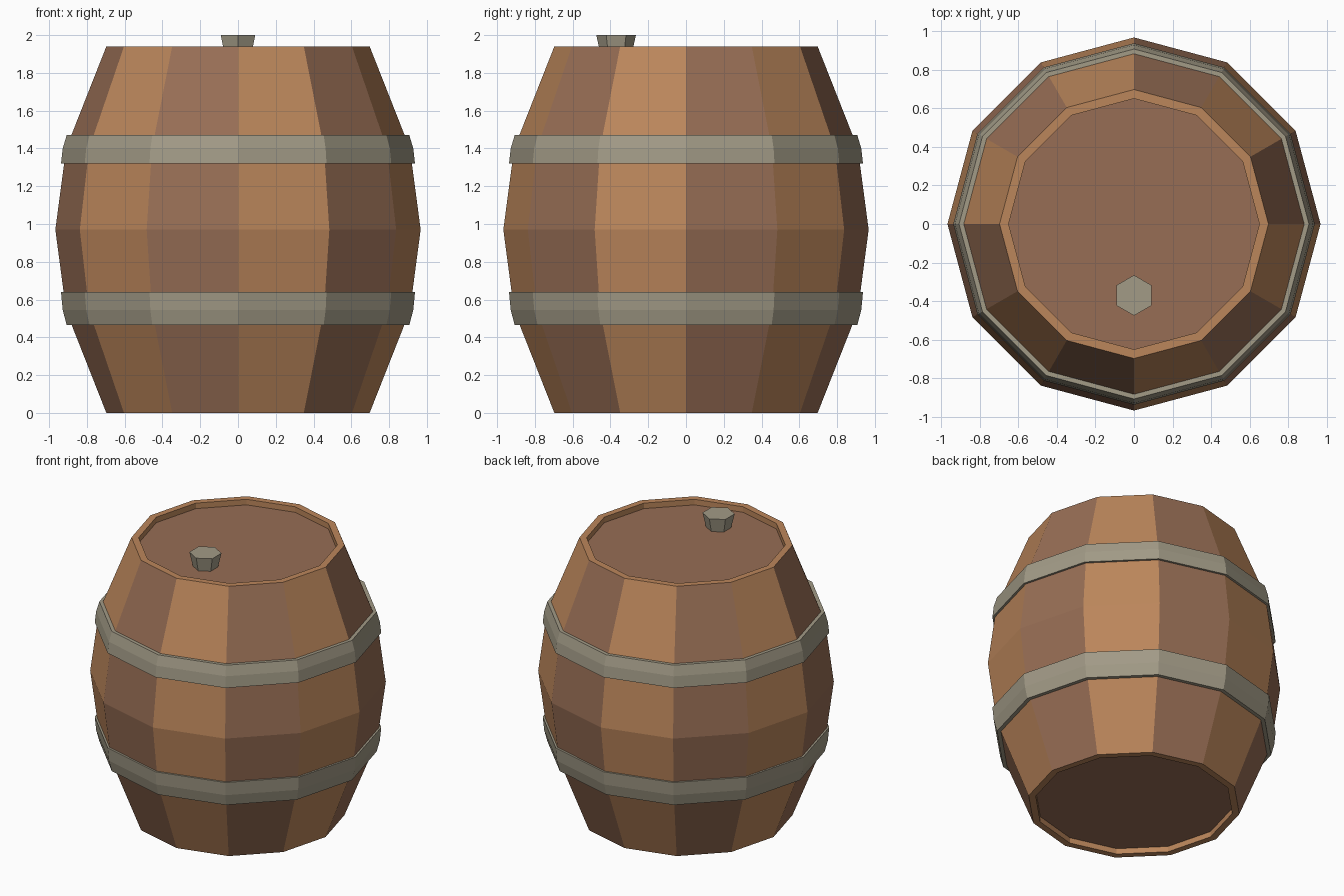
import bpy, bmesh
from math import sin, cos, pi

if "Cube" in bpy.data.objects:
    bpy.data.objects.remove(bpy.data.objects["Cube"])


def material(name, r, g, b):
    m = bpy.data.materials.new(name)
    m.diffuse_color = (r, g, b, 1)
    m.use_nodes = True
    m.node_tree.nodes["Principled BSDF"].inputs["Base Color"].default_value = m.diffuse_color
    return m


LIGHT = material("light_wood", 0.50, 0.24, 0.105)
DARK = material("dark_wood", 0.31, 0.155, 0.09)
METAL = material("metal", 0.36, 0.325, 0.24)


def lathe(name, profile, sides, mats, pick=lambda seg, side: 0,
          centre=(0, 0), turn=0.0, closed=False):
    """Revolve (radius, z) points with flat sides; cap the ends unless closed."""
    bm = bmesh.new()
    rings = []
    for r, z in profile:
        rings.append([bm.verts.new((centre[0] + r * cos(turn + 2 * pi * i / sides),
                                    centre[1] + r * sin(turn + 2 * pi * i / sides), z))
                      for i in range(sides)])
    n = len(rings)
    for s in range(n if closed else n - 1):
        a, b = rings[s], rings[(s + 1) % n]
        for i in range(sides):
            j = (i + 1) % sides
            f = bm.faces.new((a[i], a[j], b[j], b[i]))
            f.material_index = pick(s, i)
    if not closed:
        for ring in (rings[0], rings[-1]):
            f = bm.faces.new(ring)
            f.material_index = len(mats) - 1
    bmesh.ops.recalc_face_normals(bm, faces=bm.faces[:])
    me = bpy.data.meshes.new(name)
    bm.to_mesh(me)
    bm.free()
    for m in mats:
        me.materials.append(m)
    ob = bpy.data.objects.new(name, me)
    bpy.context.collection.objects.link(ob)
    return ob


# Barrel body: recessed floor, rim, bulging staves, rim, recessed lid
body = [(0.65, 0.04), (0.65, 0), (0.697, 0), (0.91, 0.54), (0.967, 0.97),
        (0.91, 1.40), (0.697, 1.94), (0.65, 1.94), (0.65, 1.90)]
lathe("barrel_body", body, 12, [LIGHT, DARK],
      lambda s, i: 1 if 2 <= s <= 5 and i % 2 == 0 else 0)

# Hoops: upper and lower metal bands
lathe("upper_hoop", [(0.88, 1.47), (0.907, 1.47), (0.928, 1.40), (0.937, 1.32),
                     (0.91, 1.32), (0.90, 1.40)], 12, [METAL], closed=True)
lathe("lower_hoop", [(0.88, 0.465), (0.907, 0.465), (0.928, 0.545), (0.937, 0.64),
                     (0.91, 0.64), (0.90, 0.545)], 12, [METAL], closed=True)

# Bung: tapered hexagonal stopper on the lid
lathe("bung", [(0.08, 1.89), (0.105, 2.0)], 6, [METAL],
      centre=(0, -0.37), turn=pi / 2)
